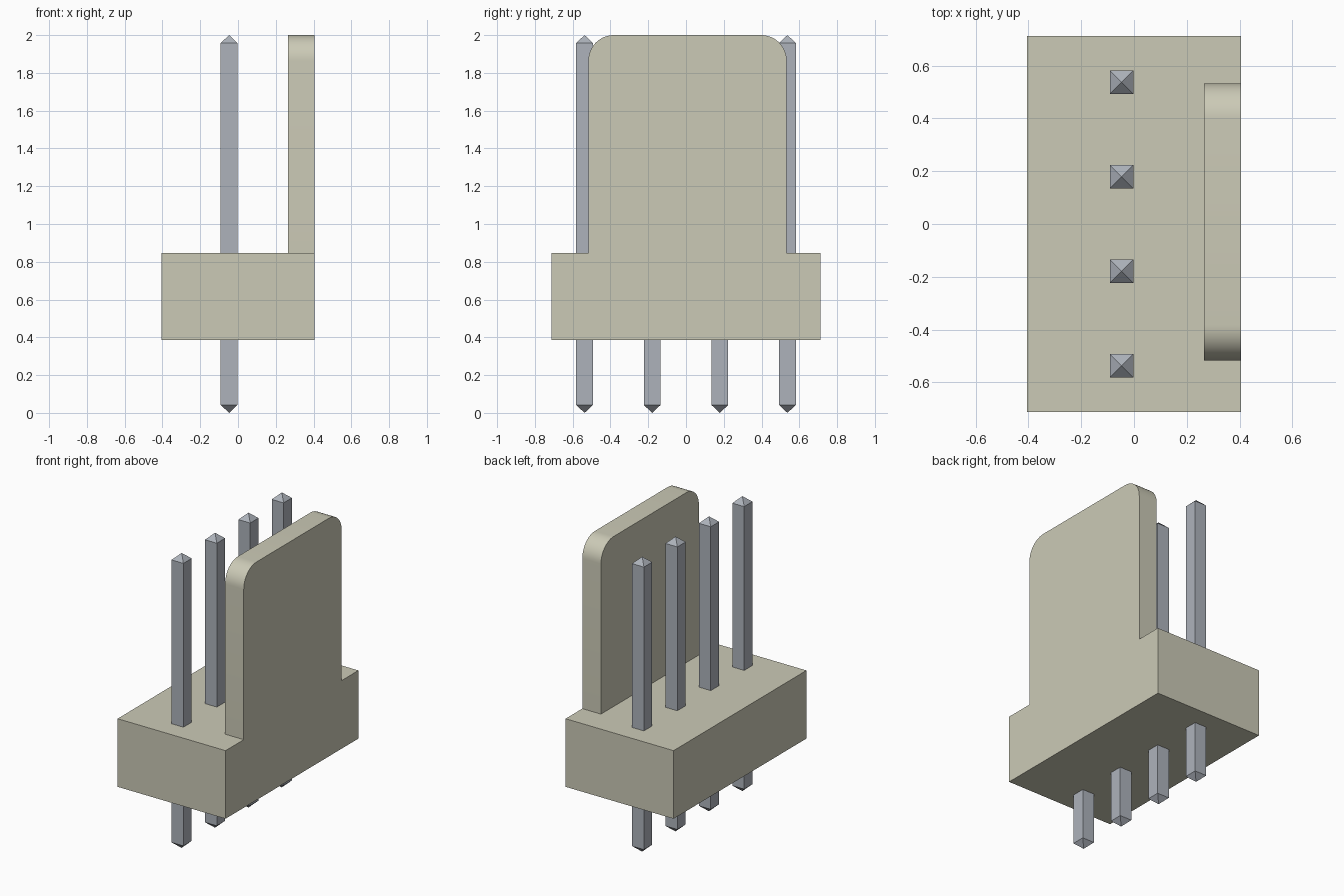
import bpy, bmesh, math
from mathutils import Vector

cube = bpy.data.objects.get("Cube")
if cube:
    bpy.data.objects.remove(cube, do_unlink=True)


def material(name, colour):
    mat = bpy.data.materials.new(name)
    mat.use_nodes = True
    mat.diffuse_color = (*colour, 1)
    mat.node_tree.nodes["Principled BSDF"].inputs["Base Color"].default_value = (*colour, 1)
    return mat


def finish(bm, name, mat):
    bmesh.ops.recalc_face_normals(bm, faces=bm.faces[:])
    mesh = bpy.data.meshes.new(name)
    bm.to_mesh(mesh)
    bm.free()
    mesh.materials.append(mat)
    obj = bpy.data.objects.new(name, mesh)
    bpy.context.collection.objects.link(obj)
    return obj


ivory = material("ivory plastic", (0.60, 0.59, 0.47))
steel = material("tinned metal", (0.42, 0.45, 0.50))

BACK, PLATE, FRONT = 0.405, 0.265, -0.405
BOTTOM, SHOULDER, TOP = 0.385, 0.847, 2.0
HALF = 0.712
LOW_Y, HIGH_Y, RADIUS = -0.517, 0.533, 0.135

# Housing outline: base with shoulders and a round-cornered tab
outline = [(-HALF, BOTTOM), (HALF, BOTTOM), (HALF, SHOULDER), (HIGH_Y, SHOULDER)]
for centre_y, start in ((HIGH_Y - RADIUS, 0), (LOW_Y + RADIUS, 90)):
    for i in range(13):
        a = math.radians(start + 90 * i / 12)
        outline.append((centre_y + RADIUS * math.cos(a),
                        TOP - RADIUS + RADIUS * math.sin(a)))
outline += [(LOW_Y, SHOULDER), (-HALF, SHOULDER)]

# Tab thickness
bm = bmesh.new()
face = bm.faces.new([bm.verts.new((BACK, y, z)) for y, z in outline])
ext = bmesh.ops.extrude_face_region(bm, geom=[face], use_keep_orig=True)
bmesh.ops.translate(bm, vec=(PLATE - BACK, 0, 0),
                    verts=[v for v in ext["geom"] if isinstance(v, bmesh.types.BMVert)])

# Base block pulled forward from the lower part of the outline
bmesh.ops.bisect_plane(bm, geom=bm.verts[:] + bm.edges[:] + bm.faces[:],
                       plane_co=(0, 0, SHOULDER), plane_no=(0, 0, 1), dist=1e-5)
bmesh.ops.recalc_face_normals(bm, faces=bm.faces[:])
lower = [f for f in bm.faces if f.normal.x < -0.9
         and f.calc_center_median().z < SHOULDER]
ext = bmesh.ops.extrude_face_region(bm, geom=lower)
bmesh.ops.translate(bm, vec=(FRONT - PLATE, 0, 0),
                    verts=[v for v in ext["geom"] if isinstance(v, bmesh.types.BMVert)])
bmesh.ops.dissolve_limit(bm, angle_limit=0.01, verts=bm.verts[:], edges=bm.edges[:])
housing = finish(bm, "housing", ivory)
bpy.ops.object.select_all(action='DESELECT')
housing.select_set(True)
bpy.context.view_layer.objects.active = housing
bpy.ops.object.shade_smooth_by_angle(angle=math.radians(30))

# Square pins with pyramid tips at both ends
PIN_X, PIN_HALF, TIP = -0.047, 0.0445, 0.042
for n in range(4):
    bm = bmesh.new()
    bmesh.ops.create_cube(bm, size=1)
    for v in bm.verts:
        v.co = Vector((PIN_X + v.co.x * 2 * PIN_HALF,
                       (n - 1.5) * 0.358 + v.co.y * 2 * PIN_HALF,
                       TOP - TIP if v.co.z > 0 else TIP))
    bm.normal_update()
    for cap in [f for f in bm.faces if abs(f.normal.z) > 0.9]:
        direction = cap.normal.z
        tip = bmesh.ops.poke(bm, faces=[cap])["verts"][0]
        tip.co.z += TIP * direction
    finish(bm, f"pin_{n + 1}", steel)
